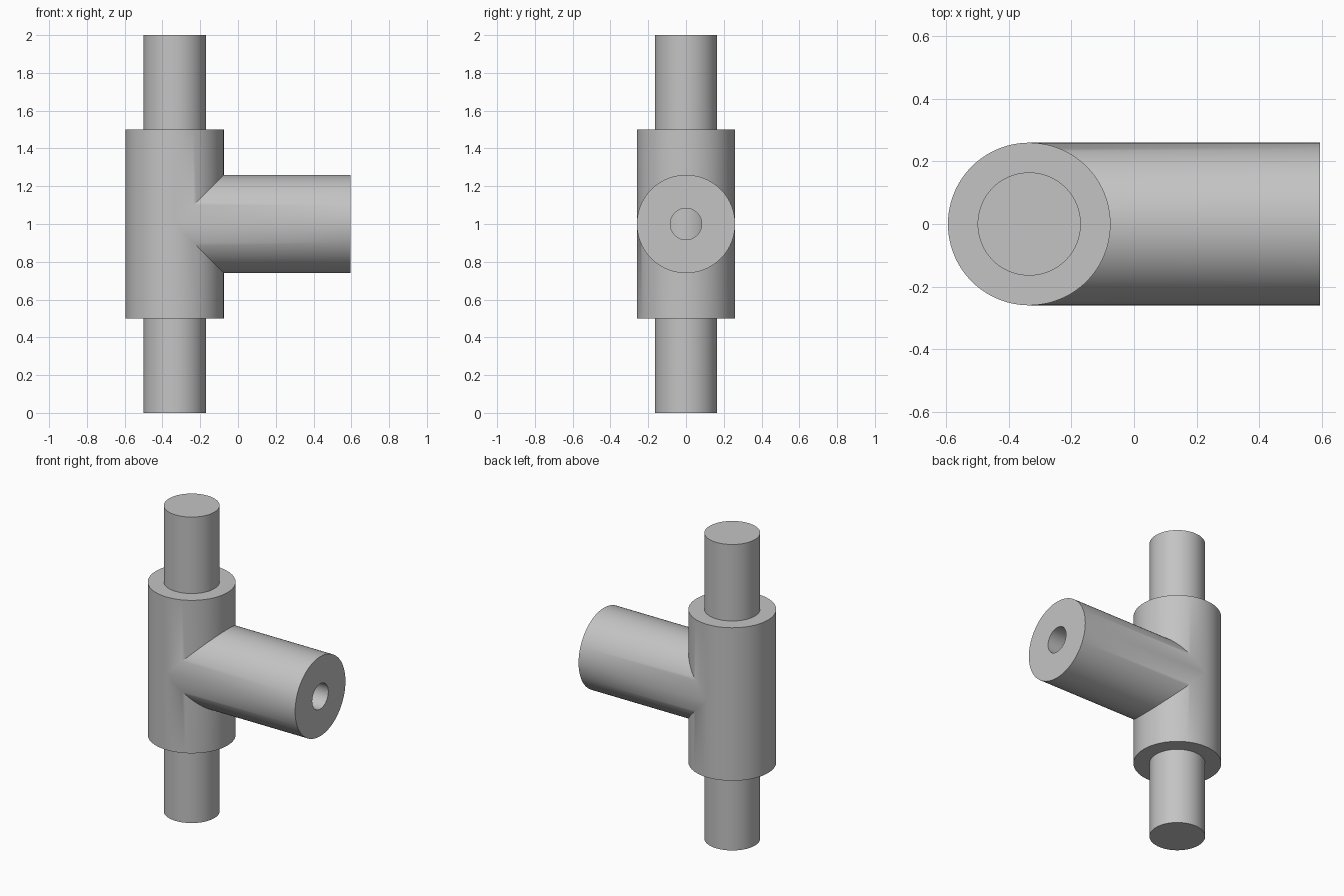
import bpy
import math

AXIS_X = -0.335
BODY_R, ROD_R, BORE_R = 0.26, 0.165, 0.083
END_X = 0.595

cube = bpy.data.objects.get("Cube")
if cube:
    bpy.data.objects.remove(cube, do_unlink=True)

grey = bpy.data.materials.new("plain grey")
grey.use_nodes = True
colour = (0.55, 0.55, 0.55, 1)
grey.diffuse_color = colour
grey.node_tree.nodes["Principled BSDF"].inputs["Base Color"].default_value = colour


def cylinder(name, radius, length, centre, sideways=False):
    turn = (0, math.pi / 2, 0) if sideways else (0, 0, 0)
    bpy.ops.mesh.primitive_cylinder_add(
        vertices=96, radius=radius, depth=length, location=centre, rotation=turn)
    obj = bpy.context.object
    obj.name = name
    obj.data.materials.append(grey)
    return obj


def combine(target, tool, operation):
    mod = target.modifiers.new(operation.title(), "BOOLEAN")
    mod.operation = operation
    mod.solver = "EXACT"
    mod.object = tool
    bpy.context.view_layer.objects.active = target
    bpy.ops.object.modifier_apply(modifier=mod.name)
    bpy.data.objects.remove(tool, do_unlink=True)


def smooth(obj):
    bpy.ops.object.select_all(action="DESELECT")
    obj.select_set(True)
    bpy.context.view_layer.objects.active = obj
    bpy.ops.object.shade_smooth_by_angle(angle=math.radians(30))


# Tee body: upright sleeve joined to a side branch of equal radius
body = cylinder("tee_body", BODY_R, 1.0, (AXIS_X, 0, 1))
branch = cylinder("side_branch", BODY_R, END_X - AXIS_X,
                  ((AXIS_X + END_X) / 2, 0, 1), True)
combine(body, branch, "UNION")

# Bore in the branch, running in as far as the rod
bore_start = AXIS_X + ROD_R / 2
bore_end = END_X + 0.1
bore = cylinder("bore_cutter", BORE_R, bore_end - bore_start,
                ((bore_start + bore_end) / 2, 0, 1), True)
combine(body, bore, "DIFFERENCE")
smooth(body)

# Rod through the sleeve, showing at the top and bottom
smooth(cylinder("through_rod", ROD_R, 2.0, (AXIS_X, 0, 1)))
